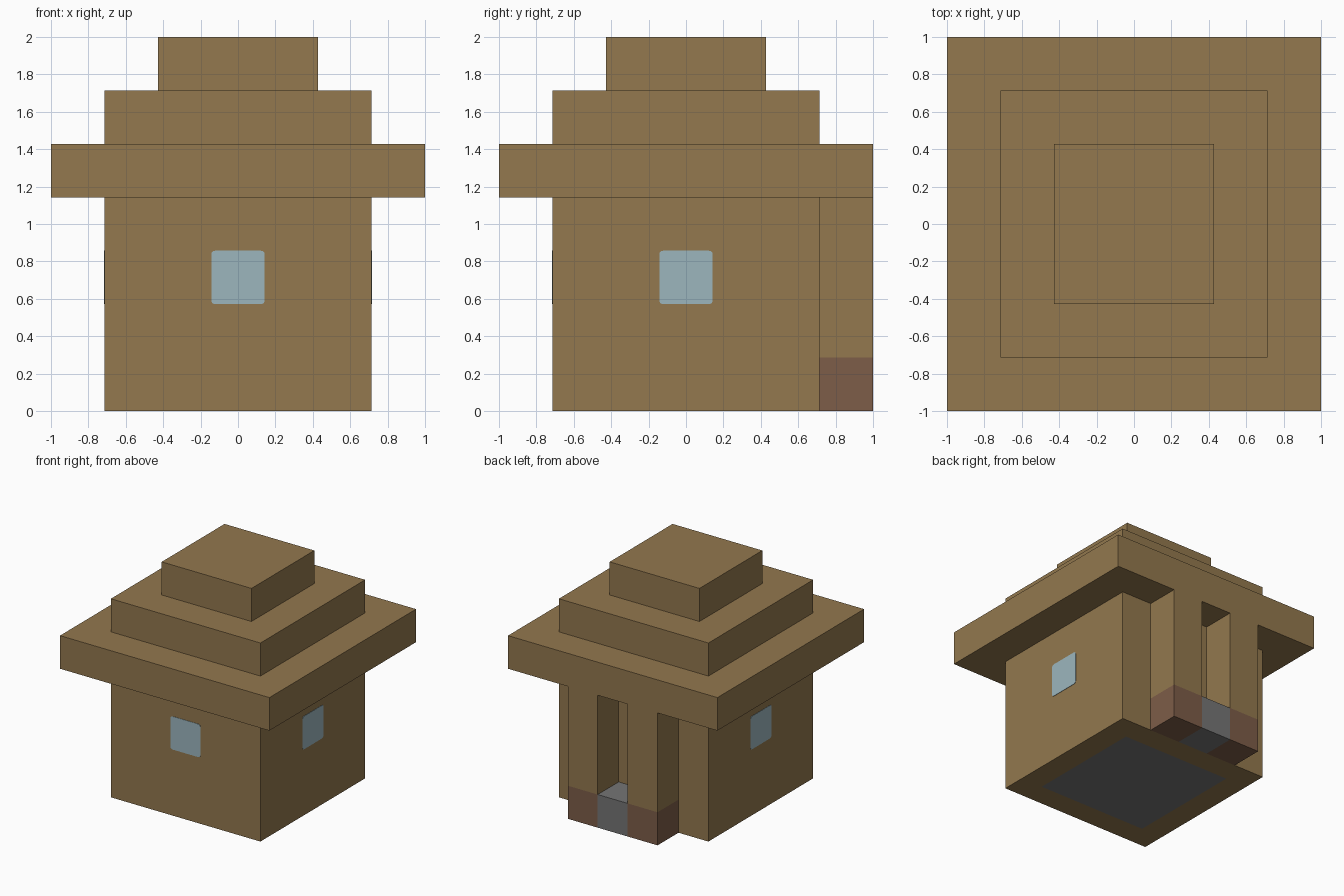
import bpy
import bmesh
from math import radians
from mathutils import Matrix, Vector

U = 2 / 7  # one block

default = bpy.data.objects.get("Cube")
if default:
    bpy.data.objects.remove(default, do_unlink=True)


def material(name, rgb):
    """Flat material from an sRGB colour given in 0-255."""
    linear = [((c / 255 + 0.055) / 1.055) ** 2.4 for c in rgb] + [1]
    mat = bpy.data.materials.new(name)
    mat.use_nodes = True
    mat.diffuse_color = linear
    mat.node_tree.nodes["Principled BSDF"].inputs["Base Color"].default_value = linear
    return mat


plank = material("plank_brown", (147, 120, 78))
stair = material("red_brown", (125, 93, 72))
stone = material("stone_grey", (117, 117, 117))
glass = material("pale_blue_glass", (156, 182, 190))


def finish(bm, name, *mats):
    mesh = bpy.data.meshes.new(name)
    bm.to_mesh(mesh)
    bm.free()
    for mat in mats:
        mesh.materials.append(mat)
    obj = bpy.data.objects.new(name, mesh)
    bpy.context.collection.objects.link(obj)
    return obj


def box_mesh(low, high):
    """Box between two corners, measured in blocks."""
    low, high = Vector(low) * U, Vector(high) * U
    bm = bmesh.new()
    bmesh.ops.create_cube(bm, size=1)
    bmesh.ops.scale(bm, vec=high - low, verts=bm.verts)
    bmesh.ops.translate(bm, vec=(low + high) / 2, verts=bm.verts)
    return bm


def box(name, low, high, mat):
    return finish(box_mesh(low, high), name, mat)


# House body, with the stone floor inset in its underside
bm = box_mesh((-2.5, -2.5, 0), (2.5, 2.5, 4))
bm.normal_update()
underside = next(f for f in bm.faces if f.normal.z < -0.9)
bmesh.ops.inset_region(bm, faces=[underside], thickness=U)
underside.material_index = 1
finish(bm, "house_walls", plank, stone)

# Stepped roof
for name, half, z in (("roof_eaves", 3.5, 4), ("roof_middle", 2.5, 5), ("roof_cap", 1.5, 6)):
    box(name, (-half, -half, z), (half, half, z + 1), plank)

# Back porch: stone step between two footed posts
box("porch_step", (-0.5, 2.5, 0), (0.5, 3.5, 1), stone)
for side, x in (("right", -1.5), ("left", 0.5)):
    box(side + "_post_foot", (x, 2.5, 0), (x + 1, 3.5, 1), stair)
    box(side + "_post", (x, 2.5, 1), (x + 1, 3.5, 4), plank)

# Thin window panes with softened corners on the front and both sides
for name, turn in (("front_window", 0), ("left_window", 90), ("right_window", -90)):
    bm = box_mesh((-0.5, -2.51, 2), (0.5, -2.5, 3))
    corners = [e for e in bm.edges
               if abs((e.verts[0].co - e.verts[1].co).y) > 0.001]
    bmesh.ops.bevel(bm, geom=corners, offset=0.02, segments=3, profile=0.5,
                    affect='EDGES', clamp_overlap=True)
    bmesh.ops.rotate(bm, verts=bm.verts, cent=(0, 0, 0),
                     matrix=Matrix.Rotation(radians(turn), 3, 'Z'))
    finish(bm, name, glass)
